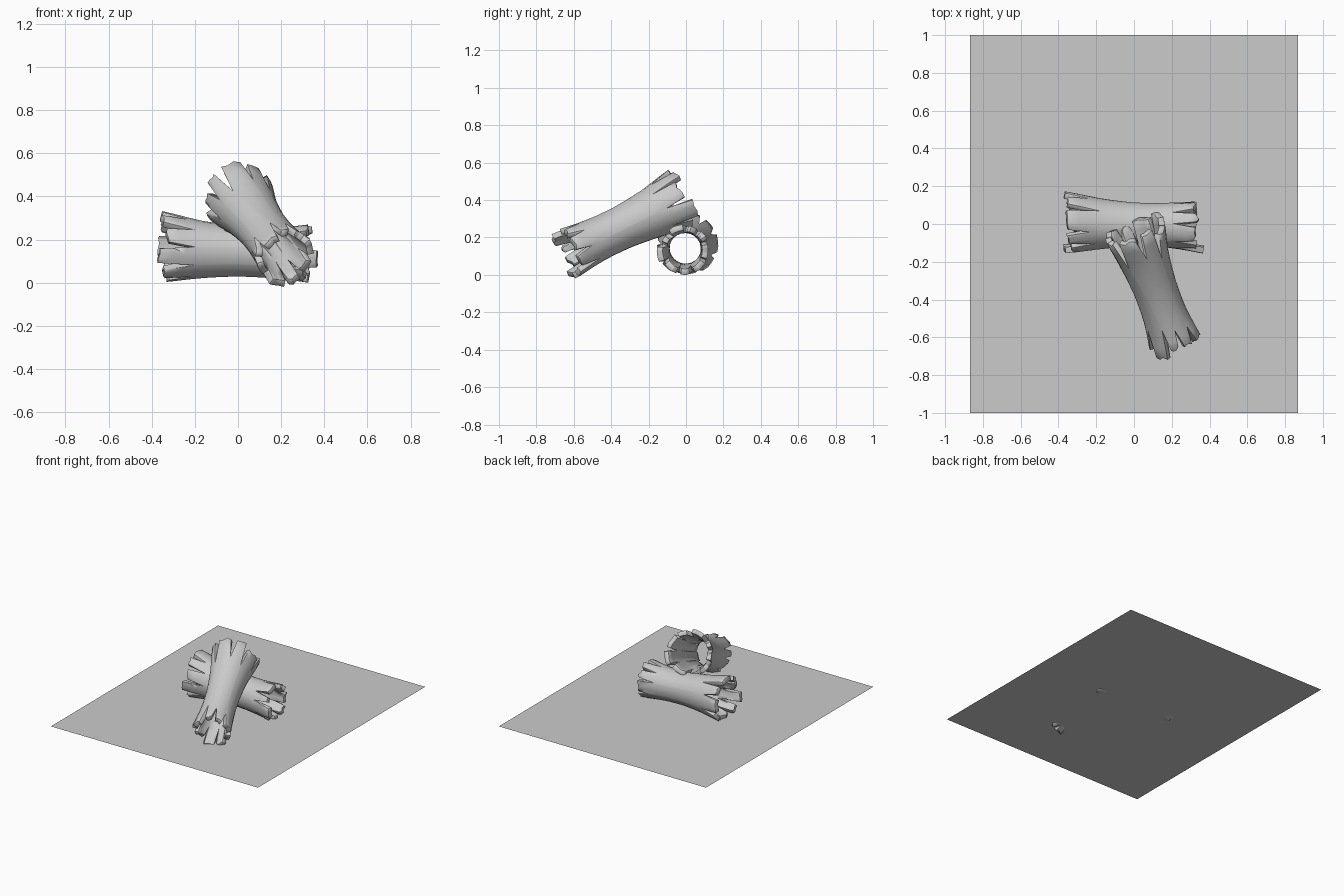
import bpy, bmesh, random
from math import sin, cos, radians
from mathutils import Vector, Matrix

if "Cube" in bpy.data.objects:
    bpy.data.objects.remove(bpy.data.objects["Cube"])

random.seed(4)
# Outer radius along the log (local x, radius)
PROFILE = [(-0.38, 0.168), (-0.30, 0.156), (-0.2, 0.138), (-0.1, 0.125), (0.0, 0.117),
           (0.1, 0.115), (0.2, 0.12), (0.28, 0.128), (0.37, 0.14)]
# Split angles at each end, degrees from the front going up
LEFT = [5, 41, 72, 120, 155, 200, 245, 295, 328]
RIGHT = [15, 45, 94, 125, 160, 205, 250, 285, 330]


def radius(x):
    x = min(max(x, PROFILE[0][0]), PROFILE[-1][0])
    for (x0, r0), (x1, r1) in zip(PROFILE, PROFILE[1:]):
        if x <= x1:
            return r0 + (r1 - r0) * (x - x0) / (x1 - x0)


def end_columns(splits, sign):
    """Per column: angle at the split root, angle at the tip, end x, flare."""
    cols = []
    n = len(splits)
    for i, a in enumerate(splits):
        b = splits[(i + 1) % n] + (360 if i == n - 1 else 0)
        tip = sign * random.uniform(0.315, 0.37)
        root = sign * random.uniform(0.19, 0.25)
        flare = random.uniform(0.96, 1.05)
        cols.append((a, a, root, 1.0))
        gap = random.uniform(5, 9)
        for k, f in enumerate((0, 0.33, 0.67, 1)):
            inner = a + 1 + (b - a - 2) * f
            outer = a + gap + (b - a - 2 * gap) * f
            jag = sign * random.uniform(-0.012, 0.006)
            cols.append((inner, outer, tip + jag, flare))
    return cols


def split_log(name, matrix):
    left, right = end_columns(LEFT, -1), end_columns(RIGHT, 1)
    bm = bmesh.new()
    grid = []
    for lc, rc in zip(left, right):
        col = []

        def add(x, ang, scale=1.0):
            r, a = radius(x) * scale, radians(ang)
            col.append(bm.verts.new((x, -r * cos(a), r * sin(a))))
        for f in (1, 0.66, 0.33):
            x = -0.18 + (lc[2] + 0.18) * f
            add(x, lc[0] + (lc[1] - lc[0]) * f, 1 + (lc[3] - 1) * f)
        for k in range(7):
            x = -0.18 + 0.06 * k
            add(x, lc[0] + (rc[0] - lc[0]) * k / 6)
        for f in (0.33, 0.66, 1):
            x = 0.18 + (rc[2] - 0.18) * f
            add(x, rc[0] + (rc[1] - rc[0]) * f, 1 + (rc[3] - 1) * f)
        grid.append(col)
    n = len(grid)
    for i in range(n):
        a, b = grid[i], grid[(i + 1) % n]
        for j in range(len(a) - 1):
            bm.faces.new((a[j], a[j + 1], b[j + 1], b[j]))
    bmesh.ops.recalc_face_normals(bm, faces=bm.faces)
    # Make sure the normals point outward so the wall grows inward
    f = bm.faces[len(bm.faces) // 3]
    c = f.calc_center_median()
    if f.normal.dot(Vector((0, c.y, c.z))) < 0:
        bmesh.ops.reverse_faces(bm, faces=bm.faces)
    mesh = bpy.data.meshes.new(name)
    bm.to_mesh(mesh)
    bm.free()
    obj = bpy.data.objects.new(name, mesh)
    bpy.context.collection.objects.link(obj)
    obj.matrix_world = matrix
    wall = obj.modifiers.new("wall", 'SOLIDIFY')
    wall.thickness, wall.offset = 0.032, -1
    bevel = obj.modifiers.new("worn_edges", 'BEVEL')
    bevel.width, bevel.segments = 0.004, 1
    bevel.limit_method, bevel.angle_limit = 'ANGLE', radians(50)
    bpy.ops.object.select_all(action='DESELECT')
    obj.select_set(True)
    bpy.context.view_layer.objects.active = obj
    bpy.ops.object.shade_smooth_by_angle(angle=radians(40))
    return obj


def along(start, end, roll=0):
    """Placement with local x running from start to end."""
    s, e = Vector(start), Vector(end)
    x = (e - s).normalized()
    y = Vector((0, 0, 1)).cross(x).normalized()
    rot = Matrix((x, y, x.cross(y))).transposed().to_4x4()
    return Matrix.Translation((s + e) / 2) @ rot @ Matrix.Rotation(radians(roll), 4, 'X')


# Log lying on the ground, and a second one leaning over it
split_log("lying_log", along((-0.37, 0.005, 0.162), (0.37, -0.01, 0.128)))
split_log("leaning_log", along((0.0, -0.035, 0.398), (0.22, -0.635, 0.115), 25))

# Thin ground sheet under the logs
bpy.ops.mesh.primitive_plane_add(size=2, location=(0, 0, 0.01))
sheet = bpy.context.object
sheet.name = "ground_sheet"
sheet.scale = (0.868, 1, 1)
